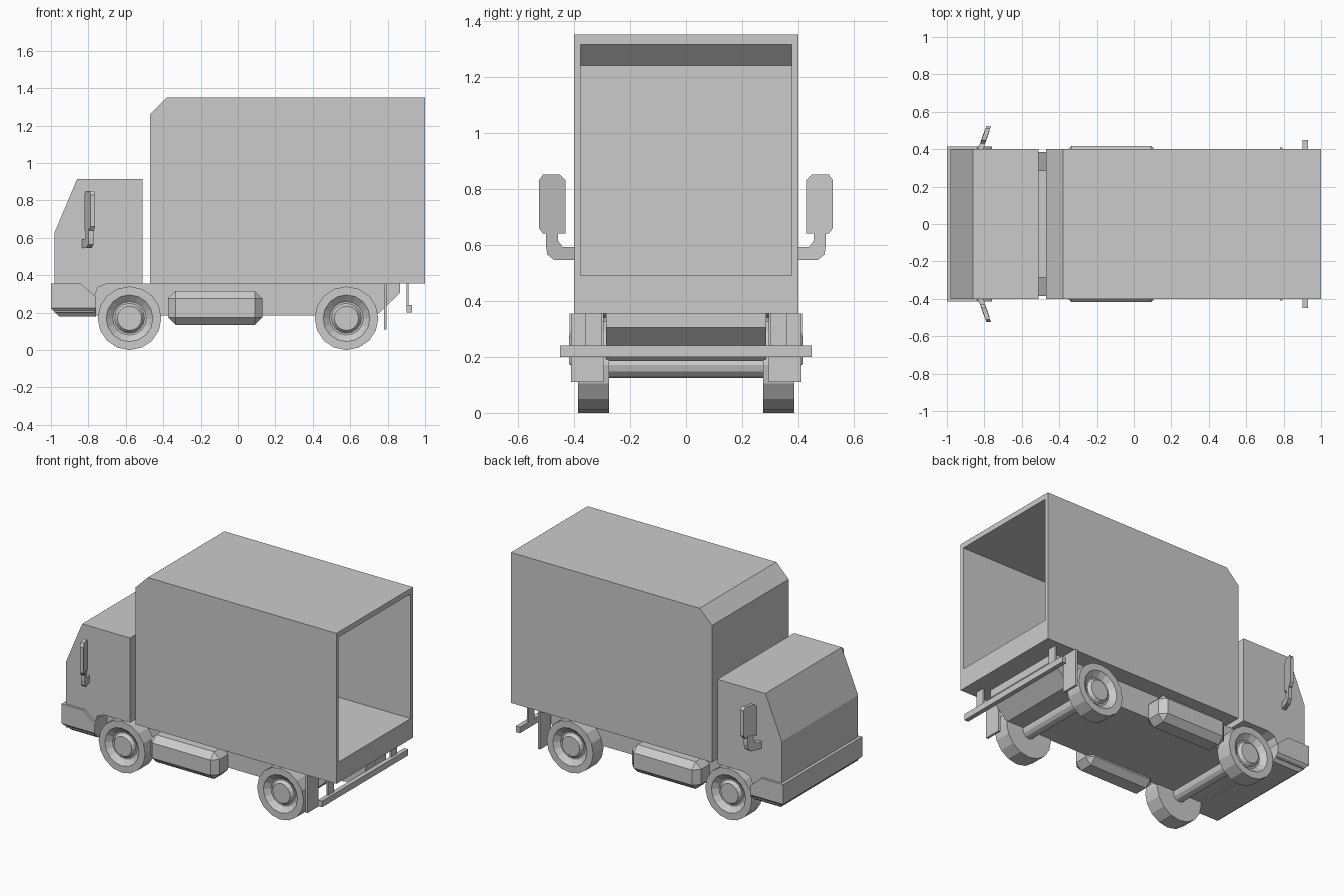
import bpy, bmesh, math
from mathutils import Vector

if "Cube" in bpy.data.objects:
    bpy.data.objects.remove(bpy.data.objects["Cube"])


def finish(name, bm, mirror=False):
    bmesh.ops.recalc_face_normals(bm, faces=bm.faces[:])
    me = bpy.data.meshes.new(name)
    bm.to_mesh(me)
    bm.free()
    ob = bpy.data.objects.new(name, me)
    bpy.context.collection.objects.link(ob)
    if mirror:
        mod = ob.modifiers.new("Mirror", 'MIRROR')
        mod.use_axis = (False, True, False)
    return ob


def prism_bm(place, pts, a, b):
    """Extrude a 2D profile between a and b; place(u, v, w) gives the 3D point."""
    bm = bmesh.new()
    ends = [[bm.verts.new(place(u, v, w)) for u, v in pts] for w in (a, b)]
    for ring in ends:
        bm.faces.new(ring)
    n = len(pts)
    for i in range(n):
        j = (i + 1) % n
        bm.faces.new((ends[0][i], ends[0][j], ends[1][j], ends[1][i]))
    return bm


def side(u, v, w):
    return (u, w, v)


def side_prism(name, pts, half):
    return finish(name, prism_bm(side, pts, -half, half))


def block(name, x, y, z, mirror=False, bevel=0):
    pts = [(x[0], z[0]), (x[1], z[0]), (x[1], z[1]), (x[0], z[1])]
    bm = prism_bm(side, pts, *y)
    if bevel:
        bmesh.ops.bevel(bm, geom=bm.edges[:], offset=bevel, segments=1,
                        affect='EDGES', profile=0.5)
    return finish(name, bm, mirror)


def lathe(name, profile, x, z, steps=16, mirror=False):
    """Spin a (radius, y) profile round an axle line."""
    bm = bmesh.new()
    vs = [bm.verts.new((x, y, z - r)) for r, y in profile]
    es = [bm.edges.new(p) for p in zip(vs, vs[1:])]
    bmesh.ops.spin(bm, geom=vs + es, cent=(x, 0, z), axis=(0, 1, 0),
                   angle=math.tau, steps=steps)
    bmesh.ops.remove_doubles(bm, verts=bm.verts[:], dist=1e-4)
    return finish(name, bm, mirror)


# cargo box, hollow and open at the back
cargo = side_prism("cargo_box", [(-.47, .355), (1, .355), (1, 1.35),
                                 (-.38, 1.35), (-.47, 1.26)], .4)
cutter = side_prism("cargo_cutter", [(-.44, .49), (1.1, .49), (1.1, 1.315),
                                     (-.365, 1.315), (-.44, 1.24)], .376)
cutter.hide_render = True
mod = cargo.modifiers.new("Hollow", 'BOOLEAN')
mod.object = cutter
mod.operation = 'DIFFERENCE'
mod.solver = 'EXACT'
bpy.context.view_layer.objects.active = cargo
bpy.ops.object.modifier_apply(modifier=mod.name)
bpy.data.objects.remove(cutter)

# cab with sloping windscreen and the front edge of the wheel arch
side_prism("cab", [(-.98, .2), (-.98, .63), (-.86, .915), (-.51, .915),
                   (-.51, .355), (-.70, .355), (-.75, .335), (-.77, .28),
                   (-.77, .2)], .4)

# bumper, lower edge tapered inwards
bm = prism_bm(side, [(-1, .355), (-.84, .355), (-.76, .285), (-.76, .18),
                     (-.955, .18), (-1, .225)], -.415, .415)
bmesh.ops.bisect_plane(bm, geom=bm.verts[:] + bm.edges[:] + bm.faces[:],
                       plane_co=(0, 0, .225), plane_no=(0, 0, 1))
for v in bm.verts:
    if v.co.z < .2:
        v.co.y *= .9
finish("bumper", bm)

# chassis
side_prism("chassis", [(-.95, .185), (.74, .185), (.865, .305),
                       (.865, .355), (-.95, .355)], .285)

# side tanks
block("side_tank", (-.375, .13), (.25, .418), (.135, .315), True, .04)

# wheels and axles
for label, x in (("front", -.58), ("rear", .58)):
    lathe(label + "_wheel", [(0, .275), (.17, .275), (.17, .385), (.125, .385),
                             (.09, .355), (.08, .355), (.065, .375), (0, .375)],
          x, .17, mirror=True)
    lathe(label + "_axle", [(.045, -.28), (.045, .28)], x, .17, 12)

# mud flaps, rear bar and its brackets
block("mud_flap", (.78, .795), (.295, .41), (.11, .355), True)
block("rear_bar", (.9, .93), (-.45, .45), (.2, .24))
block("rear_bar_bracket", (.9, .912), (.3, .36), (.22, .355), True)


# wing mirrors, swept backwards as they leave the cab
def swept(u, v, w):
    return (-.82 + .35 * (u - .4) + w, u, v)


finish("mirror_arm", prism_bm(swept, [
    (.39, .545), (.47, .545), (.495, .565), (.5, .6), (.5, .65), (.457, .65),
    (.457, .615), (.44, .592), (.39, .592)], -.014, .014), True)
finish("mirror_head", prism_bm(swept, [
    (.45, .64), (.51, .64), (.525, .66), (.525, .83), (.51, .85), (.45, .85),
    (.43, .83), (.43, .64)], -.012, .012), True)
